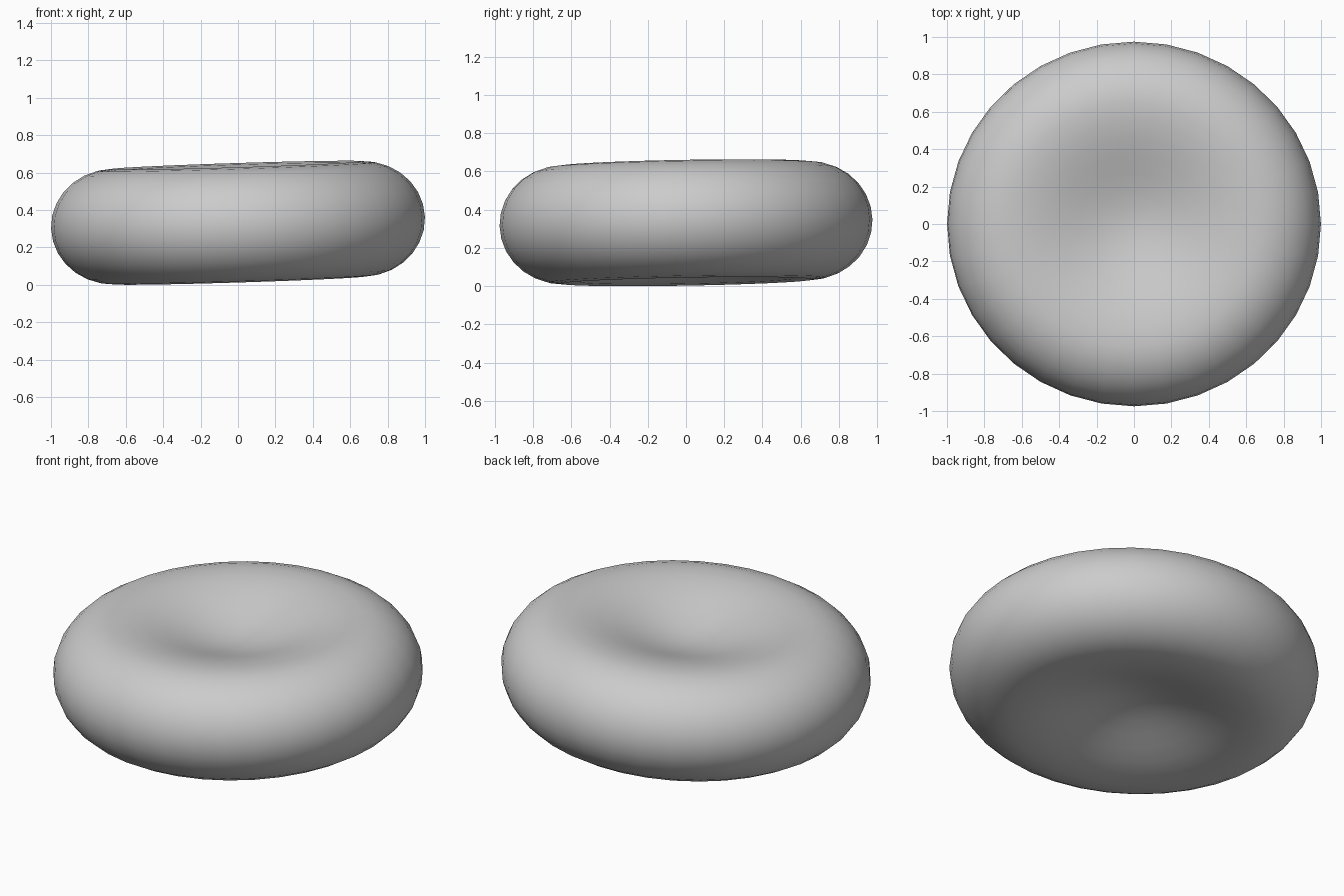
import bpy, bmesh, math
from mathutils import Matrix, Vector

cube = bpy.data.objects.get("Cube")
if cube:
    bpy.data.objects.remove(cube, do_unlink=True)

SEGMENTS = 36
RINGS = 14          # points from the pole to the equator
DIMPLE = 0.17       # half thickness at the centre
RIM = 0.308         # half thickness at the crest
CREST = 0.67        # radius of the crest


def half_profile():
    """Radius and half height from the centre out to the equator."""
    points = []
    inner = RINGS // 2
    for i in range(inner):
        t = i / inner
        blend = 0.5 - 0.5 * math.cos(math.pi * t)
        points.append((CREST * t, DIMPLE + (RIM - DIMPLE) * blend))
    for i in range(RINGS - inner + 1):
        a = math.pi / 2 * (1 - i / (RINGS - inner))
        points.append((CREST + (1 - CREST) * math.cos(a), RIM * math.sin(a)))
    return points


# Biconcave disc: lathe of a mirrored profile
upper = half_profile()
profile = upper + [(r, -z) for r, z in reversed(upper[:-1])]
bm = bmesh.new()
verts = [bm.verts.new((r, 0, z)) for r, z in profile]
edges = [bm.edges.new(pair) for pair in zip(verts, verts[1:])]
bmesh.ops.spin(bm, geom=verts + edges, axis=(0, 0, 1), cent=(0, 0, 0),
               steps=SEGMENTS, angle=2 * math.pi)
bmesh.ops.remove_doubles(bm, verts=bm.verts, dist=0.0005)
bmesh.ops.recalc_face_normals(bm, faces=bm.faces)

# Slightly oval and gently tilted, then seated on the ground
tilt = Matrix.Rotation(math.radians(-1.8), 4, 'Y') @ Matrix.Rotation(math.radians(1), 4, 'X')
bm.transform(tilt @ Matrix.Diagonal((1, 0.975, 1, 1)))
bm.transform(Matrix.Translation(Vector((0, 0, -min(v.co.z for v in bm.verts)))))

mesh = bpy.data.meshes.new("biconcave_disc")
bm.to_mesh(mesh)
bm.free()
mesh.shade_smooth()
disc = bpy.data.objects.new("biconcave_disc", mesh)
bpy.context.collection.objects.link(disc)

# Plain light grey
grey = bpy.data.materials.new("light grey")
grey.use_nodes = True
colour = (0.6, 0.6, 0.6, 1)
grey.diffuse_color = colour
grey.node_tree.nodes["Principled BSDF"].inputs["Base Color"].default_value = colour
mesh.materials.append(grey)
